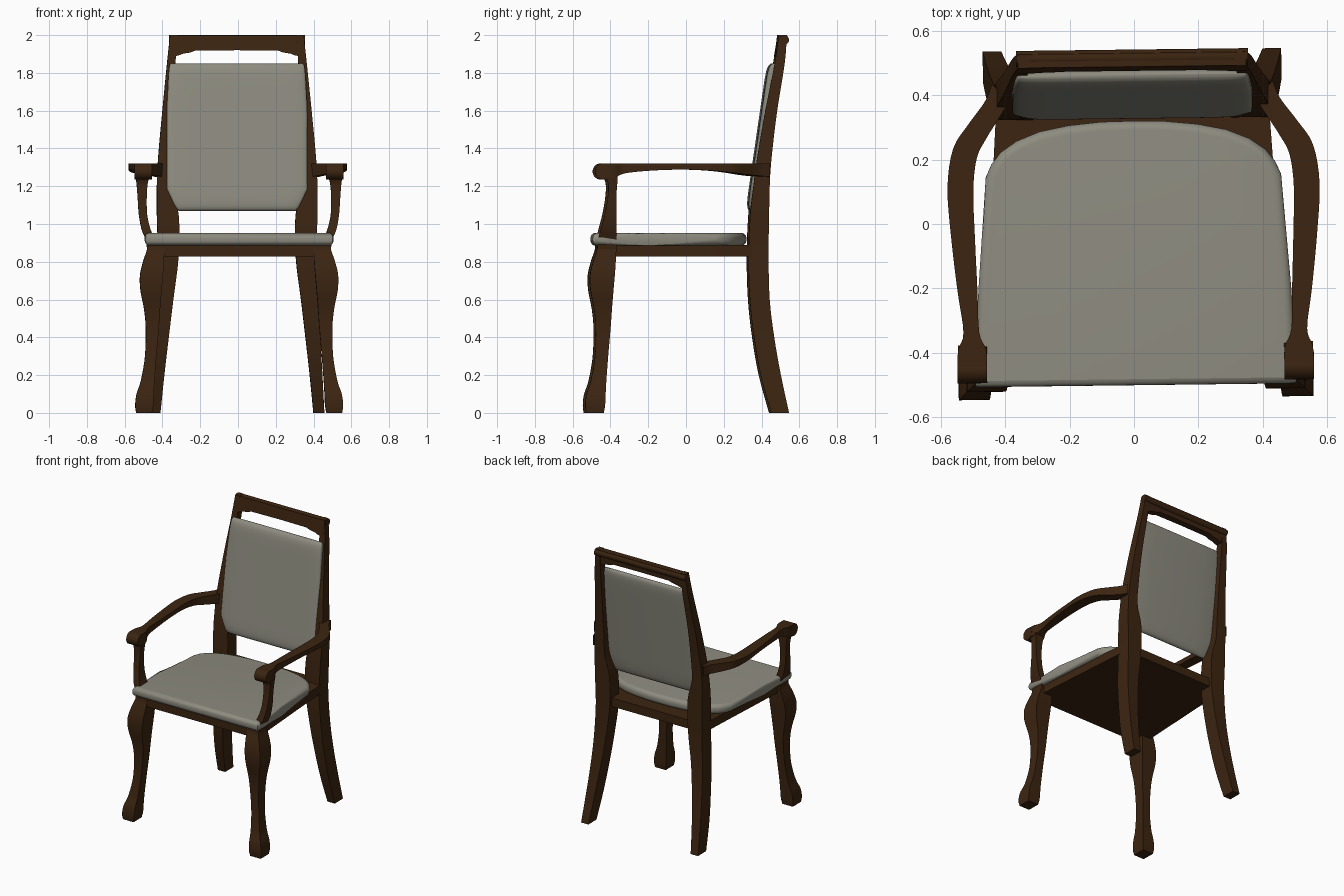
import bpy, bmesh, math

if "Cube" in bpy.data.objects:
    bpy.data.objects.remove(bpy.data.objects["Cube"])

TURN = math.radians(0.7)  # the whole chair stands very slightly turned


def material(name, rgb):
    m = bpy.data.materials.new(name)
    m.diffuse_color = (*rgb, 1)
    m.use_nodes = True
    m.node_tree.nodes["Principled BSDF"].inputs["Base Color"].default_value = m.diffuse_color
    return m


WOOD = material("dark wood", (0.045, 0.018, 0.0055))
FABRIC = material("grey fabric", (0.27, 0.262, 0.215))


def finish(name, bm, mat, mirror=False, angle=40):
    bmesh.ops.recalc_face_normals(bm, faces=bm.faces)
    me = bpy.data.meshes.new(name)
    bm.to_mesh(me)
    bm.free()
    me.materials.append(mat)
    me.shade_smooth()
    me.set_sharp_from_angle(angle=math.radians(angle))
    ob = bpy.data.objects.new(name, me)
    bpy.context.collection.objects.link(ob)
    ob.rotation_euler.z = TURN
    if mirror:
        ob.modifiers.new("mirror", 'MIRROR').use_mirror_merge = False
    return ob


def loft(name, sections, mat, mirror=False, angle=40):
    """Skin a row of equal-sized closed sections and cap the ends."""
    bm = bmesh.new()
    rings = [[bm.verts.new(p) for p in s] for s in sections]
    n = len(rings[0])
    for a, b in zip(rings, rings[1:]):
        for i in range(n):
            j = (i + 1) % n
            bm.faces.new((a[i], a[j], b[j], b[i]))
    bm.faces.new(rings[0])
    bm.faces.new(rings[-1])
    return finish(name, bm, mat, mirror, angle)


def smooth(rows, steps=4):
    """Catmull-Rom interpolation of rows of numbers."""
    out = []
    for k in range(len(rows) - 1):
        p0, p1 = rows[max(k - 1, 0)], rows[k]
        p2, p3 = rows[k + 1], rows[min(k + 2, len(rows) - 1)]
        for s in range(steps):
            t = s / steps
            out.append([0.5 * (2 * b + (c - a) * t + (2 * a - 5 * b + 4 * c - d) * t * t
                               + (3 * b - a - 3 * c + d) * t ** 3)
                        for a, b, c, d in zip(p0, p1, p2, p3)])
    return out + [list(rows[-1])]


def box_section(z, x0, x1, y0, y1):
    return [(x0, y0, z), (x1, y0, z), (x1, y1, z), (x0, y1, z)]


def roll(name, x0, x1, y, z, r, mirror=False):
    circle = [(y + r * math.cos(a), z + r * math.sin(a))
              for a in (math.tau * i / 24 for i in range(24))]
    loft(name, [[(x, *c) for c in circle] for x in (x0, x1)], WOOD, mirror)


# Front legs: z, inner edge, outer edge
front = [(0, .462, .545), (.04, .455, .55), (.1, .452, .543), (.17, .448, .52),
         (.3, .438, .498), (.45, .425, .494), (.55, .418, .503), (.65, .41, .522),
         (.73, .403, .524), (.8, .398, .508), (.86, .395, .488), (.885, .395, .485)]
loft("front_legs", [box_section(z, i, o, -o + .01, -i + .02) for z, i, o in smooth(front)],
     WOOD, True)

# Back legs running up into the back posts: z, inner x, outer x, front y, back y
back = [(0, .405, .463, .445, .54), (.2, .385, .452, .39, .497), (.4, .362, .44, .355, .462),
        (.6, .338, .43, .333, .438), (.83, .31, .42, .326, .432), (1.05, .31, .425, .335, .435),
        (1.2, .345, .425, .352, .438), (1.35, .345, .418, .372, .448),
        (1.6, .338, .395, .415, .478), (1.85, .325, .37, .465, .518), (2, .318, .354, .487, .53)]
loft("back_legs_and_posts", [box_section(*r) for r in smooth(back)], WOOD, True)

# Seat frame: tapered slab
loft("seat_frame", [[(-.475, -.475, z), (.475, -.475, z), (.425, .33, z), (.40, .41, z),
                     (-.40, .41, z), (-.425, .33, z)] for z in (.828, .89)], WOOD)

# Crest rail with shaped underside and rolled top edge
half = [(0, 1.92), (.22, 1.918), (.245, 1.908), (.285, 1.902), (.31, 1.892), (.352, 1.885)]
under = [(-x, z) for x, z in half[:0:-1]] + half
loft("crest_rail", [[(x, .487 - (2 - z) * .15, z), (x, .53 - (2 - z) * .1, z),
                     (x, .53, 1.998), (x, .488, 1.998)] for x, z in under], WOOD)
roll("crest_roll", -.36, .36, .516, 1.975, .025)

# Arms: outer x, y, inner x, y, underside z
arm = [(.435, .44, .385, .38, 1.25), (.458, .385, .42, .325, 1.255), (.51, .315, .455, .27, 1.262),
       (.558, .24, .485, .21, 1.272), (.577, .12, .497, .11, 1.283), (.568, -.03, .494, -.03, 1.288),
       (.55, -.2, .488, -.2, 1.282), (.533, -.33, .484, -.33, 1.268),
       (.55, -.385, .463, -.385, 1.245), (.553, -.445, .461, -.445, 1.237)]
loft("arms", [[(a, b, z), (c, d, z), (c, d, 1.32), (a, b, 1.32)]
              for a, b, c, d, z in smooth(arm)], WOOD, True)
roll("arm_scrolls", .461, .553, -.445, 1.278, .043, True)

# Arm supports: z, inner x, outer x, front y, back y
support = [(.86, .425, .485, -.475, -.375), (.92, .445, .495, -.47, -.375),
           (.97, .468, .515, -.458, -.375), (1.05, .486, .53, -.437, -.375),
           (1.15, .488, .537, -.42, -.375), (1.22, .482, .543, -.42, -.37),
           (1.26, .468, .55, -.44, -.37)]
loft("arm_supports", [box_section(*r) for r in smooth(support)], WOOD, True)

# Seat cushion: outline with rounded back corners, rolled edges
side = [(.495, -.50), (.5, -.485), (.485, -.2), (.458, .15), (.44, .19), (.41, .228),
        (.36, .262), (.29, .29), (.2, .308), (.1, .318)]
outline = side + [(0, .32)] + [(-x, y) for x, y in side[::-1]]
bm = bmesh.new()
base = bm.faces.new([bm.verts.new((x, y, .885)) for x, y in outline])
top = bmesh.ops.extrude_face_region(bm, geom=[base], use_keep_orig=True)
for v in top["geom"]:
    if isinstance(v, bmesh.types.BMVert):
        v.co.z = .953
rims = [e for e in bm.edges if abs(e.verts[0].co.z - e.verts[1].co.z) < 1e-5]
bmesh.ops.bevel(bm, geom=rims, offset=.028, segments=5, profile=.5, affect='EDGES')
finish("seat_cushion", bm, FABRIC, angle=50)


# Back cushion: leaning pad, flat front, gently bowed back, tapered foot
def power(v, p):
    return math.copysign(abs(v) ** p, v)


pad = []
for k in range(41):
    t = -math.cos(math.pi * k / 40)
    z = 1.46 + .39 * t
    w = (.372 - .012 * max(0, (z - 1.6) / .25)) if z > 1.18 else .32 + .05 * (z - 1.07) / .11
    edge = max(.02, 1 - abs(t) ** 14) ** .4
    w -= .012 * (1 - edge)
    ring = []
    for i in range(48):
        a = math.tau * (i + .5) / 48
        x, y = w * power(math.cos(a), .2), power(math.sin(a), .35)
        thick = (.03 if y < 0 else .03 - .015 * (x / w) ** 2) * edge
        ring.append((x, .348 + (z - 1.07) * .145 + thick * y, z))
    pad.append(ring)
loft("back_cushion", pad, FABRIC, angle=60)
